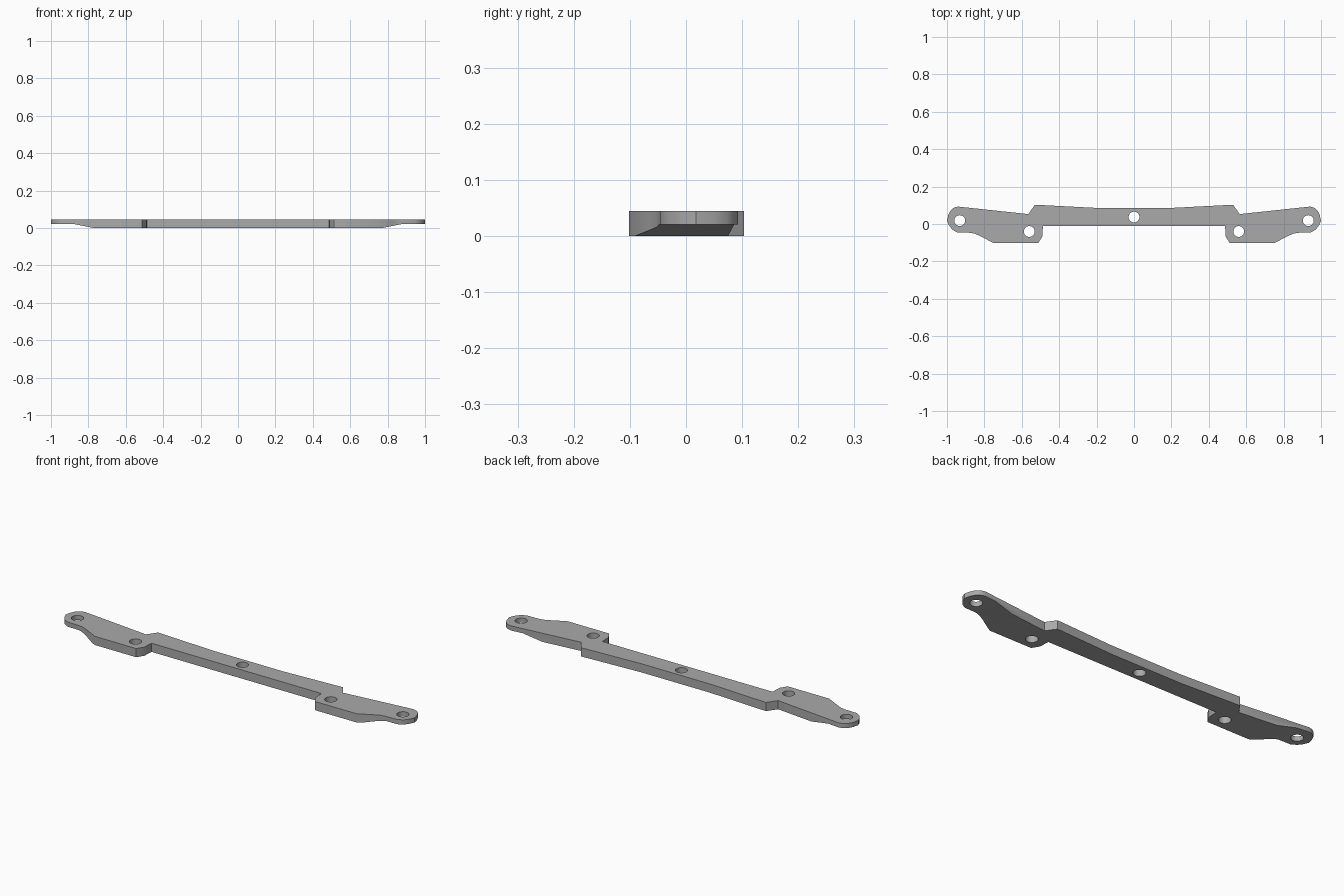
import bpy
import bmesh
from math import radians

THICKNESS = 0.045
HOLE_RADIUS = 0.029

if "Cube" in bpy.data.objects:
    bpy.data.objects.remove(bpy.data.objects["Cube"])

grey = bpy.data.materials.new("plain grey")
grey.use_nodes = True
grey.diffuse_color = (0.4, 0.4, 0.4, 1)
grey.node_tree.nodes["Principled BSDF"].inputs["Base Color"].default_value = grey.diffuse_color


def prism(name, points, direction):
    """Extrude a closed polygon along a direction."""
    bm = bmesh.new()
    face = bm.faces.new([bm.verts.new(p) for p in points])
    top = bmesh.ops.extrude_face_region(bm, geom=[face])["geom"]
    bmesh.ops.translate(bm, vec=direction, verts=[v for v in top if isinstance(v, bmesh.types.BMVert)])
    bmesh.ops.recalc_face_normals(bm, faces=bm.faces)
    mesh = bpy.data.meshes.new(name)
    bm.to_mesh(mesh)
    bm.free()
    obj = bpy.data.objects.new(name, mesh)
    obj.data.materials.append(grey)
    bpy.context.collection.objects.link(obj)
    return obj


def cut(target, cutter):
    """Subtract a cutter, then discard it."""
    cutter.hide_render = True
    mod = target.modifiers.new("cut", "BOOLEAN")
    mod.operation = "DIFFERENCE"
    mod.solver = "EXACT"
    mod.object = cutter
    bpy.context.view_layer.objects.active = target
    bpy.ops.object.modifier_apply(modifier=mod.name)
    bpy.data.objects.remove(cutter)


# Bracket outline: half profile from back centre round to front, then mirrored
half = [(0.2, 0.086), (0.53, 0.103), (0.565, 0.053), (0.94, 0.093),
        (0.963, 0.087), (0.98, 0.073), (0.993, 0.048), (1.0, 0.018),
        (0.99, -0.006), (0.972, -0.03), (0.945, -0.045), (0.875, -0.047),
        (0.85, -0.052), (0.82, -0.066), (0.75, -0.102), (0.512, -0.102),
        (0.49, -0.067), (0.487, -0.012)]
outline = half + [(-x, y) for x, y in reversed(half)]
bracket = prism("mounting_bracket", [(x, y, 0) for x, y in outline], (0, 0, THICKNESS))

# Thinned underside with a ramp at each end
for side in (-1, 1):
    wedge = [(0.74, -0.006), (0.77, 0), (0.875, 0.021), (1.1, 0.021), (1.1, -0.006)]
    cut(bracket, prism("end_relief", [(side * x, -0.2, z) for x, z in wedge], (0, 0.4, 0)))

# Bolt holes
for x, y in [(0, 0.037), (-0.56, -0.04), (0.56, -0.04), (-0.932, 0.018), (0.932, 0.018)]:
    bpy.ops.mesh.primitive_cylinder_add(vertices=32, radius=HOLE_RADIUS, depth=0.2, location=(x, y, 0))
    cut(bracket, bpy.context.object)

# Smooth hole walls and rounded ends, crisp edges elsewhere
bpy.ops.object.select_all(action="DESELECT")
bracket.select_set(True)
bpy.context.view_layer.objects.active = bracket
bpy.ops.object.shade_smooth_by_angle(angle=radians(30))
